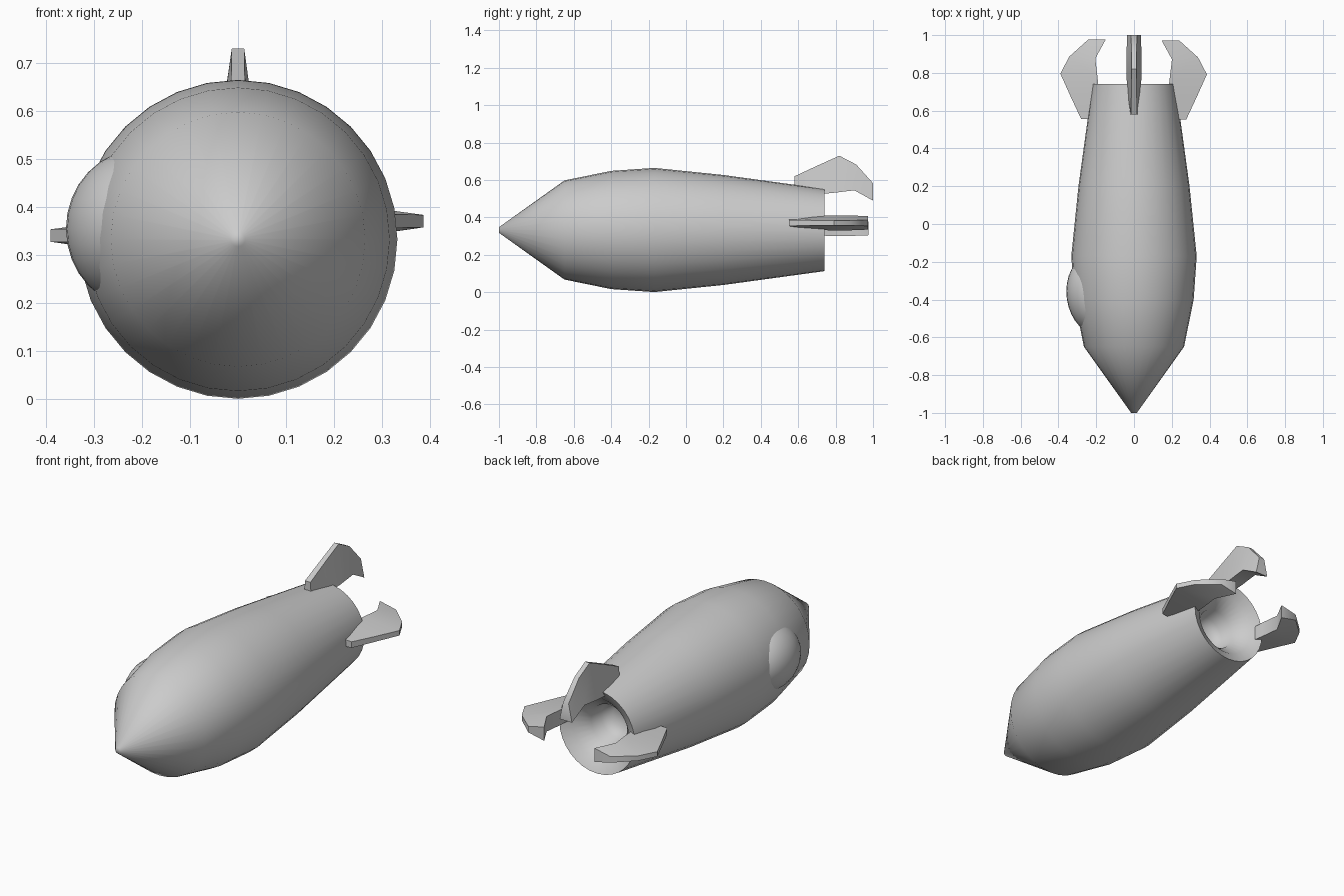
import bpy, bmesh, math
from mathutils import Vector, Matrix

if "Cube" in bpy.data.objects:
    bpy.data.objects.remove(bpy.data.objects["Cube"])

AXIS_Z = 0.333

grey = bpy.data.materials.new("plain_grey")
grey.use_nodes = True
grey.diffuse_color = (0.6, 0.6, 0.6, 1)
grey.node_tree.nodes["Principled BSDF"].inputs["Base Color"].default_value = (0.6, 0.6, 0.6, 1)


def add_object(name, bm, angle):
    """Turn a bmesh into a smooth-shaded object with outward normals."""
    bmesh.ops.recalc_face_normals(bm, faces=bm.faces)
    mesh = bpy.data.meshes.new(name)
    bm.to_mesh(mesh)
    bm.free()
    mesh.materials.append(grey)
    obj = bpy.data.objects.new(name, mesh)
    bpy.context.collection.objects.link(obj)
    bpy.ops.object.select_all(action='DESELECT')
    obj.select_set(True)
    bpy.context.view_layer.objects.active = obj
    bpy.ops.object.shade_smooth_by_angle(angle=math.radians(angle))
    return obj


def bridge(bm, a, b):
    """Join two closed loops of vertices with quads."""
    for i in range(len(a)):
        j = (i + 1) % len(a)
        bm.faces.new((a[i], a[j], b[j], b[i]))


# Hull: (y, radius) profile turned about the long axis, ending in the exhaust bowl
profile = [(-1, 0.015), (-0.65, 0.265), (-0.4, 0.316), (-0.17, 0.332), (0.2, 0.294),
           (0.74, 0.22), (0.71, 0.165), (0.64, 0.105), (0.57, 0.095), (0.53, 0.055)]
SIDES = 32
bm = bmesh.new()
rings = []
for y, r in profile:
    turns = [math.tau * i / SIDES for i in range(SIDES)]
    rings.append([bm.verts.new((r * math.sin(t), y, AXIS_Z + r * math.cos(t))) for t in turns])
for a, b in zip(rings, rings[1:]):
    bridge(bm, a, b)
bm.faces.new(rings[0])
bm.faces.new(rings[-1])
add_object("hull", bm, 60)

# Bulging porthole on one side of the hull
bm = bmesh.new()
place = (Matrix.Translation((-0.2, -0.375, 0.355)) @ Matrix.Rotation(math.radians(8), 4, 'Z')
         @ Matrix.Diagonal((0.157, 0.215, 0.167, 1)))
bmesh.ops.create_uvsphere(bm, u_segments=32, v_segments=16, radius=1, matrix=place)
add_object("porthole", bm, 60)

# Hooked tail fins: (outer y, outer radius, inner y, inner radius, outer half width, inner half width)
stations = [(0.58, 0.287, 0.58, 0.2, 0.016, 0.02),
            (0.70, 0.343, 0.70, 0.19, 0.014, 0.036),
            (0.82, 0.397, 0.80, 0.2, 0.013, 0.04),
            (0.91, 0.35, 0.90, 0.212, 0.013, 0.04),
            (1.0, 0.25, 1.0, 0.157, 0.016, 0.036)]


def fin(name, outward, across, offset):
    bm = bmesh.new()
    loops = []
    for yo, ro, yi, ri, wo, wi in stations:
        corners = [(yo, ro, wo), (yo, ro, -wo), (yi, ri, -wi), (yi, ri, wi)]
        loops.append([bm.verts.new(Vector((0, y, AXIS_Z)) + outward * r + across * w + offset)
                      for y, r, w in corners])
    for a, b in zip(loops, loops[1:]):
        bridge(bm, a, b)
    bm.faces.new(loops[0])
    bm.faces.new(loops[-1])
    add_object(name, bm, 50)


X, Z = Vector((1, 0, 0)), Vector((0, 0, 1))
fin("top_fin", Z, X, Vector((0, 0, 0)))
fin("left_fin", X, Z, Vector((-0.011, -0.028, 0.038)))
fin("right_fin", -X, Z, Vector((0.007, -0.024, 0.008)))
